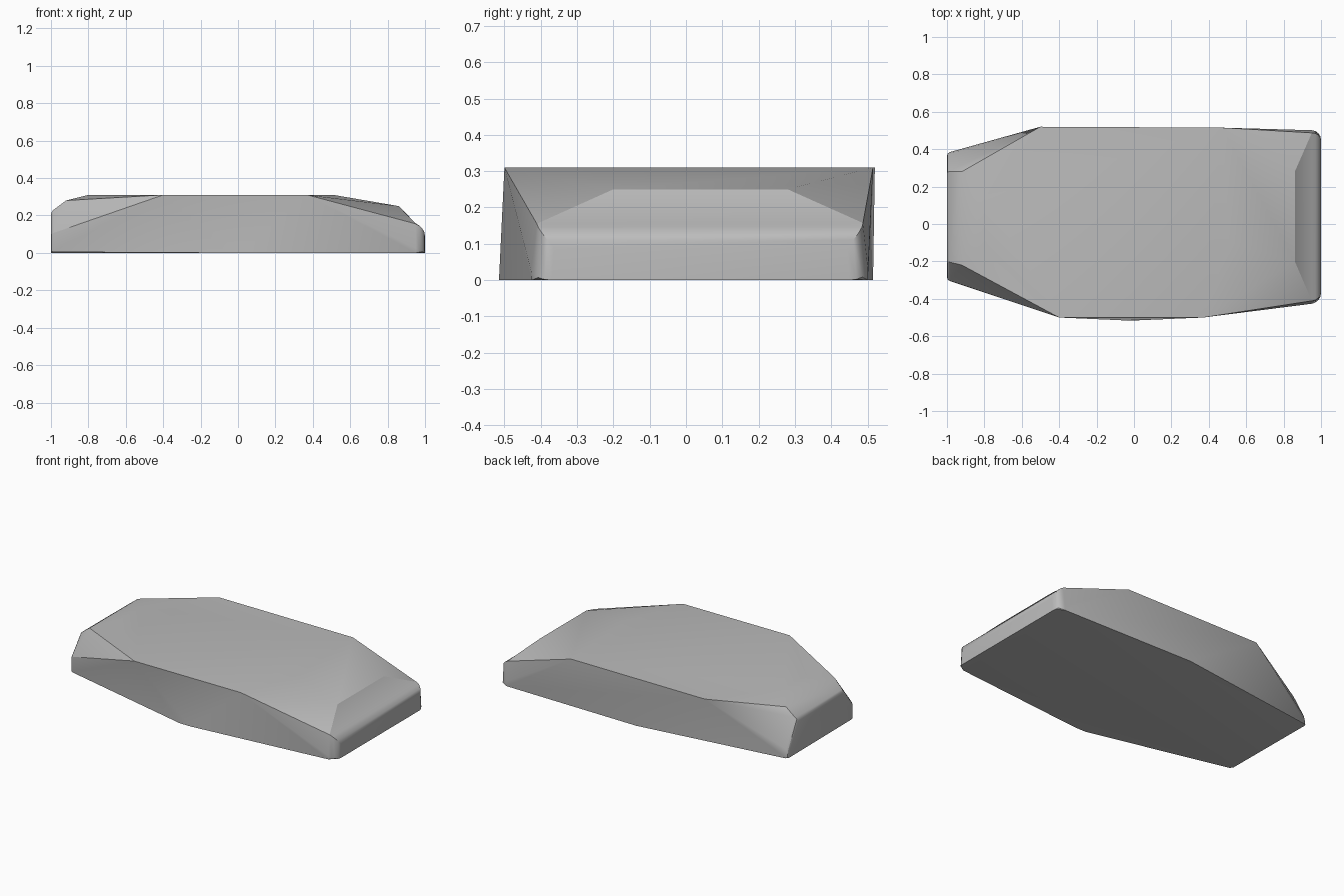
import bpy
import bmesh

cube = bpy.data.objects.get("Cube")
if cube:
    bpy.data.objects.remove(cube, do_unlink=True)

# Stone colour
stone = bpy.data.materials.new("stone_grey")
stone.use_nodes = True
grey = (0.5, 0.5, 0.5, 1)
stone.diffuse_color = grey
stone.node_tree.nodes["Principled BSDF"].inputs["Base Color"].default_value = grey

# Corner points of the slab, by level
base = [(-1, -.3, .005), (-.06, -.515, 0), (.02, -.515, 0), (1, -.42, 0),
        (1, .5, 0), (0, .515, 0), (-1, .38, 0)]
top = [(x, y, .31) for x, y in
       [(-.4, -.5), (.37, -.5), (.51, -.1), (.47, .515), (-.5, .52), (-.8, .14), (-.8, -.1)]]
left_end = [(1, -.41, .14), (1, .49, .14), (.86, -.2, .25), (.86, .28, .25)]
right_end = [(-1, -.3, .1), (-1, -.2, .22), (-1, .28, .22), (-1, .37, .05),
             (-.92, -.22, .28), (-.92, .28, .28)]

# Faceted slab as a convex hull
bm = bmesh.new()
for p in base + top + left_end + right_end:
    bm.verts.new(p)
hull = bmesh.ops.convex_hull(bm, input=bm.verts[:])
spare = {g for g in hull["geom_interior"] + hull["geom_unused"]
         if isinstance(g, bmesh.types.BMVert)}
bmesh.ops.delete(bm, geom=list(spare), context='VERTS')
bmesh.ops.dissolve_limit(bm, angle_limit=.02, verts=bm.verts[:], edges=bm.edges[:])


# Worn, rounded rim around the +x end, with a light wear on the other end
def wear(test, width, segments):
    edges = [e for e in bm.edges if all(test(v.co) for v in e.verts)
             and max(v.co.z for v in e.verts) > .02]
    bmesh.ops.bevel(bm, geom=edges, offset=width, offset_type='OFFSET',
                    segments=segments, profile=.5, affect='EDGES', clamp_overlap=True)


wear(lambda c: c.x > .95, .05, 4)
wear(lambda c: c.x < -.95, .015, 2)
bmesh.ops.recalc_face_normals(bm, faces=bm.faces[:])

mesh = bpy.data.meshes.new("stone_slab")
bm.to_mesh(mesh)
bm.free()
slab = bpy.data.objects.new("stone_slab", mesh)
bpy.context.collection.objects.link(slab)
mesh.materials.append(stone)

# Soft facets, crisp outer edges
bpy.context.view_layer.objects.active = slab
slab.select_set(True)
bpy.ops.object.shade_smooth_by_angle(angle=.52)
